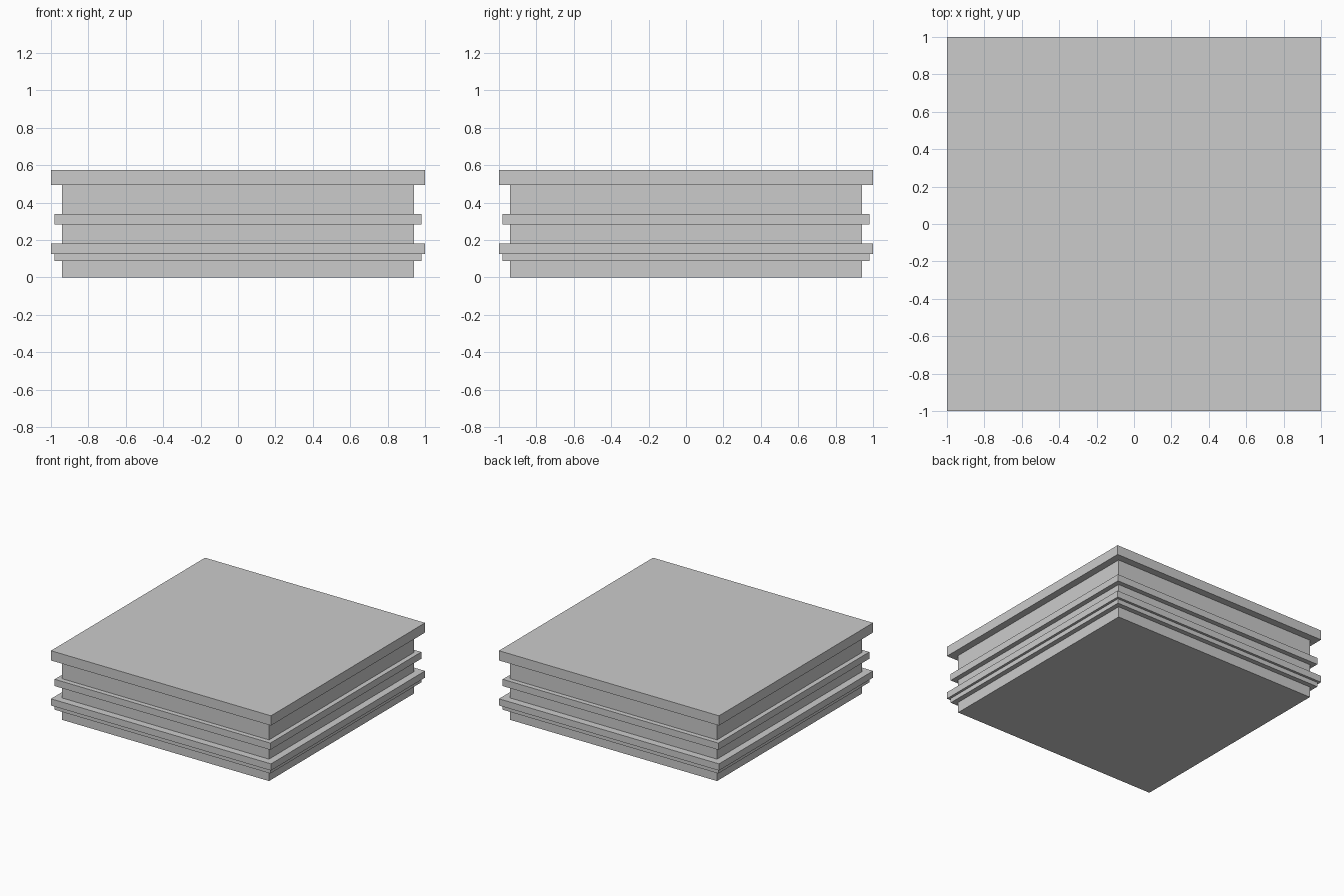
import bpy

if "Cube" in bpy.data.objects:
    bpy.data.objects.remove(bpy.data.objects["Cube"])


def slab(name, half, z0, z1):
    """Square slab of given half width between two heights."""
    bpy.ops.mesh.primitive_cube_add(size=1, location=(0, 0, (z0 + z1) / 2))
    ob = bpy.context.object
    ob.name = name
    ob.scale = (2 * half, 2 * half, z1 - z0)
    bpy.ops.object.transform_apply(location=False, rotation=False, scale=True)


# Central block, ending inside the top slab
slab("core_block", 0.94, 0.0, 0.52)

# Projecting bands around the block, then the cap
slab("lower_band_step", 0.98, 0.088, 0.125)
slab("lower_band", 1.0, 0.125, 0.18)
slab("middle_band", 0.98, 0.282, 0.338)
slab("top_slab", 1.0, 0.495, 0.575)
